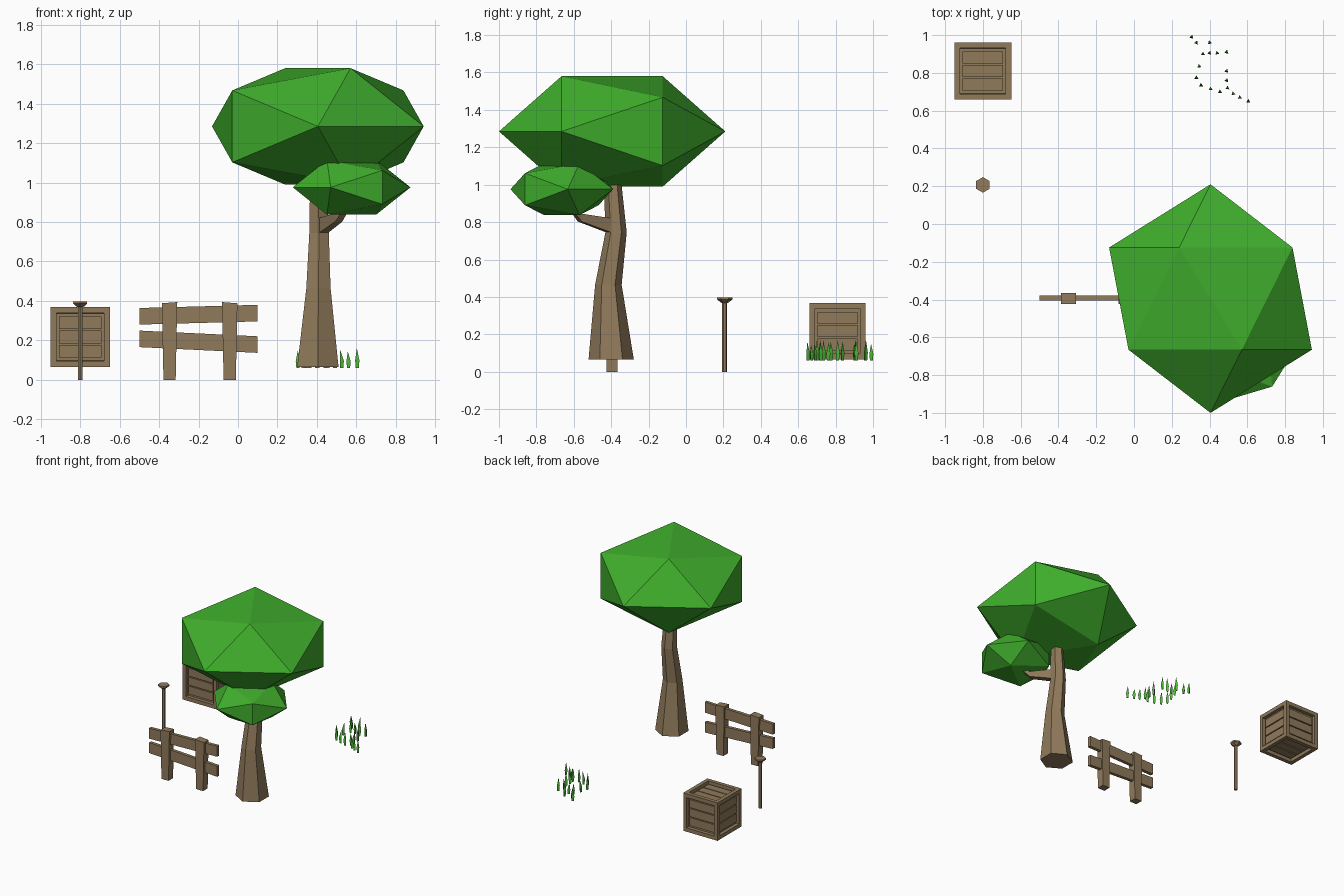
import bpy, bmesh, math, random
from mathutils import Matrix, Vector

if "Cube" in bpy.data.objects:
    bpy.data.objects.remove(bpy.data.objects["Cube"])

random.seed(4)


def material(name, rgb):
    m = bpy.data.materials.new(name)
    m.diffuse_color = (*rgb, 1)
    m.use_nodes = True
    m.node_tree.nodes["Principled BSDF"].inputs["Base Color"].default_value = m.diffuse_color
    return m


LEAF = material("leaf_green", (0.05, 0.42, 0.025))
GRASS = material("grass_green", (0.08, 0.50, 0.04))
WOOD = material("wood_brown", (0.28, 0.195, 0.105))


def finish(name, bm, mat):
    bmesh.ops.recalc_face_normals(bm, faces=bm.faces[:])
    me = bpy.data.meshes.new(name)
    bm.to_mesh(me)
    bm.free()
    me.materials.append(mat)
    ob = bpy.data.objects.new(name, me)
    bpy.context.collection.objects.link(ob)
    return ob


def loft(bm, rings):
    """Skin a closed, capped tube through rings of equal point count."""
    loops = [[bm.verts.new(p) for p in r] for r in rings]
    n = len(loops[0])
    for a, b in zip(loops, loops[1:]):
        for i in range(n):
            j = (i + 1) % n
            bm.faces.new((a[i], a[j], b[j], b[i]))
    bm.faces.new(loops[0])
    bm.faces.new(loops[-1])


def ring(x, y, z, r, n=6, turn=math.pi / 2):
    return [(x + r * math.cos(turn + 2 * math.pi * i / n),
             y + r * math.sin(turn + 2 * math.pi * i / n), z) for i in range(n)]


def box(bm, center, size, rot=Matrix.Identity(4)):
    bmesh.ops.create_cube(bm, size=1, matrix=Matrix.Translation(center) @ rot
                          @ Matrix.Diagonal((*size, 1)))


# Foliage: stretched icosahedra lying on their sides
def foliage(name, center, rows, turn=0):
    bm = bmesh.new()
    bmesh.ops.create_icosphere(
        bm, subdivisions=1, radius=1,
        matrix=Matrix.Translation(center) @ Matrix.Rotation(turn, 4, 'Z')
        @ Matrix(rows).to_4x4())
    finish(name, bm, LEAF)


foliage("main_canopy", (0.405, -0.395, 1.285),
        ((0.6, 0, 0), (0, 0, -0.605), (0, 0.347, 0)))
foliage("small_canopy", (0.576, -0.664, 0.976),
        ((0, 0, 0.3), (0.293, 0, 0), (0, 0.163, 0)), math.radians(6))

# Trunk: crooked, tapered six-sided tube
bm = bmesh.new()
loft(bm, [ring(*p) for p in ((0.405, -0.40, 0.065, 0.121),
                             (0.408, -0.415, 0.465, 0.071),
                             (0.411, -0.374, 0.745, 0.057),
                             (0.405, -0.395, 1.05, 0.045))])
finish("trunk", bm, WOOD)

# Branch: four-sided, growing out of one trunk face up into the small canopy
bm = bmesh.new()
side, rings = Vector((0.866, 0.5, 0)), []
for c, w, h in (((0.420, -0.385, 0.782), 0.027, 0.038),
                ((0.434, -0.413, 0.783), 0.027, 0.038),
                ((0.512, -0.568, 0.824), 0.021, 0.021),
                ((0.560, -0.630, 0.900), 0.015, 0.015)):
    c, up = Vector(c), Vector((0, 0, h))
    rings.append([c - side * w - up, c + side * w - up,
                  c + side * w + up, c - side * w + up])
loft(bm, rings)
finish("branch", bm, WOOD)

# Fence: two posts flaring to the top, two tilted rails
for i, (x, tilt) in enumerate(((-0.347, 0.003), (-0.042, -0.003))):
    bm = bmesh.new()
    loft(bm, [[(x + sx * w, -0.395 + sy * 0.029, z + sx * t)
               for sx, sy in ((-1, -1), (1, -1), (1, 1), (-1, 1))]
              for w, z, t in ((0.031, 0, 0), (0.039, 0.391, tilt))])
    finish(f"fence_post_{i + 1}", bm, WOOD)
for name, z, dz in (("upper_rail", 0.330, 0.016), ("lower_rail", 0.193, -0.029)):
    bm = bmesh.new()
    loft(bm, [[(x, -0.392 + sy * 0.013, z + s * dz / 2 + sz * 0.042)
               for sy, sz in ((-1, -1), (1, -1), (1, 1), (-1, 1))]
              for x, s in ((-0.5, -1), (0.1, 1))])
    finish(name, bm, WOOD)

# Single stake with a flared cap
bm = bmesh.new()
loft(bm, [ring(-0.8, 0.207, z, r) for z, r in ((0, 0.0135), (0.375, 0.0135))])
finish("stake", bm, WOOD)
bm = bmesh.new()
loft(bm, [ring(-0.8, 0.207, z, r) for z, r in
          ((0.368, 0.017), (0.386, 0.041), (0.398, 0.041))])
finish("stake_cap", bm, WOOD)

# Crate: framed cube with three recessed planks on each side
C = Vector((-0.8, 0.81, 0.217))
bm = bmesh.new()
box(bm, C, (0.302, 0.302, 0.302))
faces = bm.faces[:]
bmesh.ops.inset_individual(bm, faces=faces, thickness=0.043, depth=0)
bmesh.ops.inset_individual(bm, faces=faces, thickness=0.0005, depth=-0.027)
finish("crate_frame", bm, WOOD)
bm = bmesh.new()
turns = [Matrix.Rotation(i * math.pi / 2, 4, 'Z') for i in range(4)]
turns += [Matrix.Rotation(s * math.pi / 2, 4, 'X') for s in (1, -1)]
for rot in turns:
    for k in (-1, 0, 1):
        box(bm, C + rot @ Vector((0, -0.128, k * 0.0715)), (0.215, 0.014, 0.064), rot)
finish("crate_planks", bm, WOOD)

# Grass: three-sided pointed blades
spots = ((.305, .99), (.33, .96), (.40, .96), (.365, .90), (.40, .905), (.44, .905),
         (.49, .91), (.345, .835), (.49, .81), (.33, .775), (.49, .76), (.355, .735),
         (.405, .715), (.455, .70), (.495, .72), (.525, .69), (.56, .67), (.605, .65))
bm = bmesh.new()
for x, y in spots:
    h = random.uniform(0.08, 0.11)
    turn = math.pi / 2 + random.uniform(-0.4, 0.4)
    lean = random.uniform(-0.007, 0.007)
    loft(bm, [ring(x, y, 0.06, 0.009, 3, turn),
              ring(x, y, 0.06 + 0.4 * h, 0.0125, 3, turn),
              ring(x + lean, y + lean / 2, 0.06 + h, 0.0008, 3, turn)])
finish("grass_blades", bm, GRASS)
